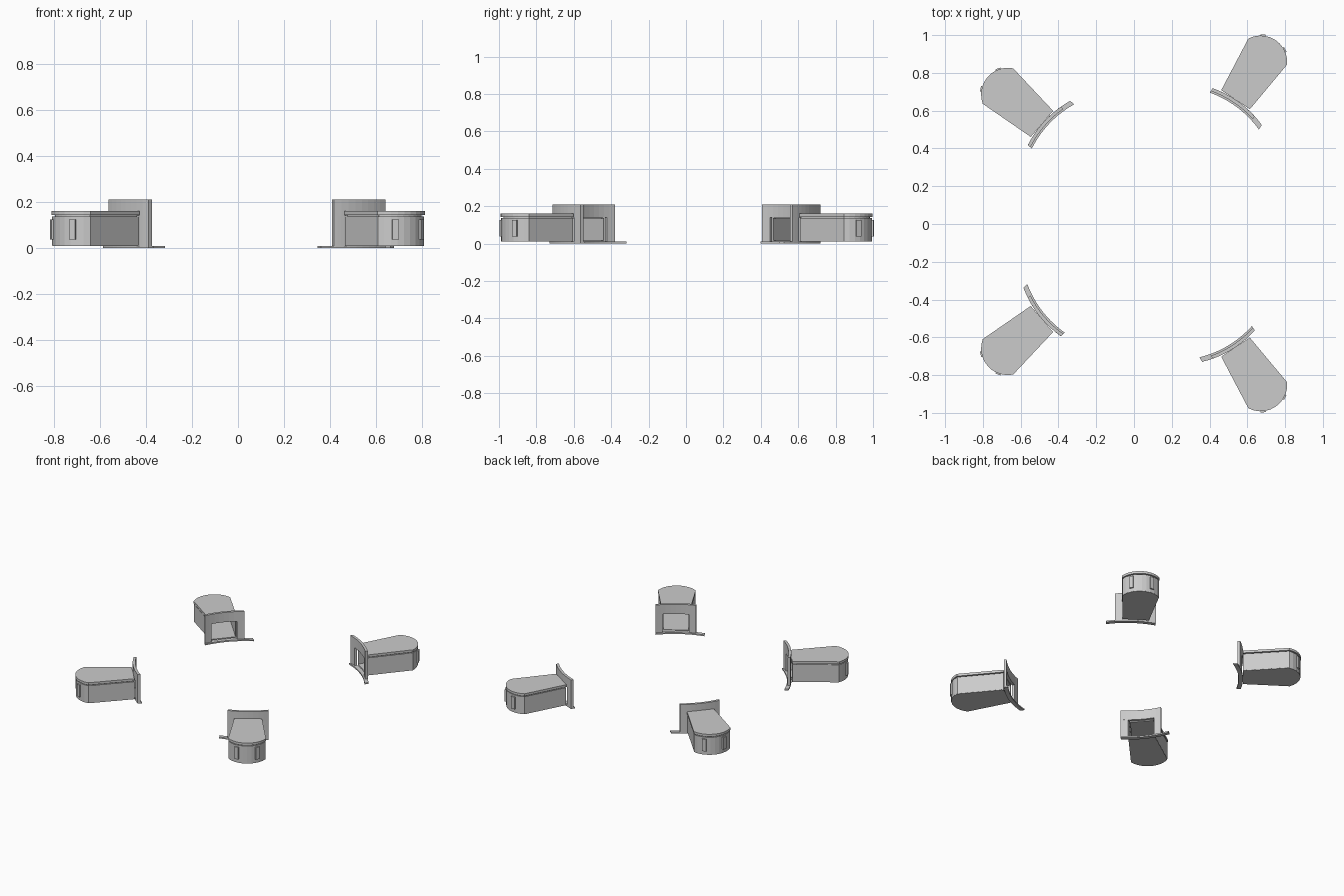
import bpy, bmesh, math
from mathutils import Matrix, Vector

if "Cube" in bpy.data.objects:
    bpy.data.objects.remove(bpy.data.objects["Cube"])

# Pod in local axes: +x points outward from the doorway, y across, z up
ARC_R, ARC_C, HALF_IN, HALF_OUT, SHOULDER = 0.138, 0.239, 0.088, 0.121, 0.307
RING_R = 0.55


def pod_outline(d=0.0):
    """Tapered sides and rounded outer end, offset outward by d."""
    pts = [(0.0, -HALF_IN - d)]
    a = math.asin(HALF_OUT / ARC_R)
    n = 10
    for i in range(n + 1):
        t = -a + 2 * a * i / n
        pts.append((ARC_C + (ARC_R + d) * math.cos(t), (ARC_R + d) * math.sin(t)))
    pts.append((0.0, HALF_IN + d))
    return pts


def ring_band(y0, y1, x_in, x_out, n=8):
    """Curved strip running across the doorway."""
    ys = [y0 + (y1 - y0) * i / n for i in range(n + 1)]
    bend = lambda y: math.sqrt(RING_R ** 2 - y * y) - RING_R
    return [(x_out + bend(y), y) for y in ys] + [(x_in + bend(y), y) for y in reversed(ys)]


def prism(bm, pts, z0, z1):
    """Straight extrusion of a flat outline."""
    face = bm.faces.new([bm.verts.new((x, y, z0)) for x, y in pts])
    res = bmesh.ops.extrude_face_region(bm, geom=[face])
    top = [v for v in res["geom"] if isinstance(v, bmesh.types.BMVert)]
    bmesh.ops.translate(bm, verts=top, vec=(0, 0, z1 - z0))
    if face.is_valid and len(face.link_loops if hasattr(face, "link_loops") else face.loops) == 0:
        bm.faces.remove(face)


def part(name, pieces, matrix):
    bm = bmesh.new()
    for pts, z0, z1 in pieces:
        prism(bm, pts, z0, z1)
    bmesh.ops.recalc_face_normals(bm, faces=bm.faces[:])
    mesh = bpy.data.meshes.new(name)
    bm.to_mesh(mesh)
    bm.free()
    ob = bpy.data.objects.new(name, mesh)
    ob.matrix_world = matrix
    bpy.context.collection.objects.link(ob)
    return ob


def window_box(side):
    """Narrow upright panel standing slightly proud of the rounded wall."""
    t = math.radians(28.6) * side
    out, across = Vector((math.cos(t), math.sin(t))), Vector((-math.sin(t), math.cos(t)))
    c = Vector((ARC_C, 0)) + out * (ARC_R + 0.001)
    return [tuple(c + out * a * 0.008 + across * b * 0.014)
            for a, b in ((-1, -1), (1, -1), (1, 1), (-1, 1))]


def pod(label, x, y, degrees):
    m = Matrix.Translation((x, y, 0)) @ Matrix.Rotation(math.radians(degrees), 4, 'Z')
    # open-fronted room
    shell = pod_outline() + pod_outline(-0.006)[::-1]
    part(label + "_room_wall", [(shell, 0.012, 0.137)], m)
    part(label + "_floor", [(pod_outline(-0.001), 0.010, 0.017)], m)
    # roof slab above a thin shadow gap
    part(label + "_roof", [(pod_outline(-0.012), 0.134, 0.144),
                           (pod_outline(0.003), 0.143, 0.160)], m)
    part(label + "_windows", [(window_box(s), 0.038, 0.125) for s in (-1, 1)], m)
    # curved entrance wall: lintel and two jambs
    part(label + "_entrance_wall", [
        (ring_band(-0.134, 0.134, -0.018, 0.0), 0.140, 0.210),
        (ring_band(-0.134, -0.086, -0.018, 0.0, 3), 0.010, 0.140),
        (ring_band(0.086, 0.134, -0.018, 0.0, 3), 0.010, 0.140)], m)
    # threshold strip that runs on past one side of the wall
    part(label + "_threshold", [(ring_band(-0.190, 0.134, -0.028, 0.0, 10), 0.0, 0.010)], m)


pod("back_right", 0.5375, 0.658, 56.2)
pod("front_right", 0.5375, -0.652, -56.2)
pod("back_left", -0.4875, 0.530, 139.3)
pod("front_left", -0.4875, -0.503, 220.7)
